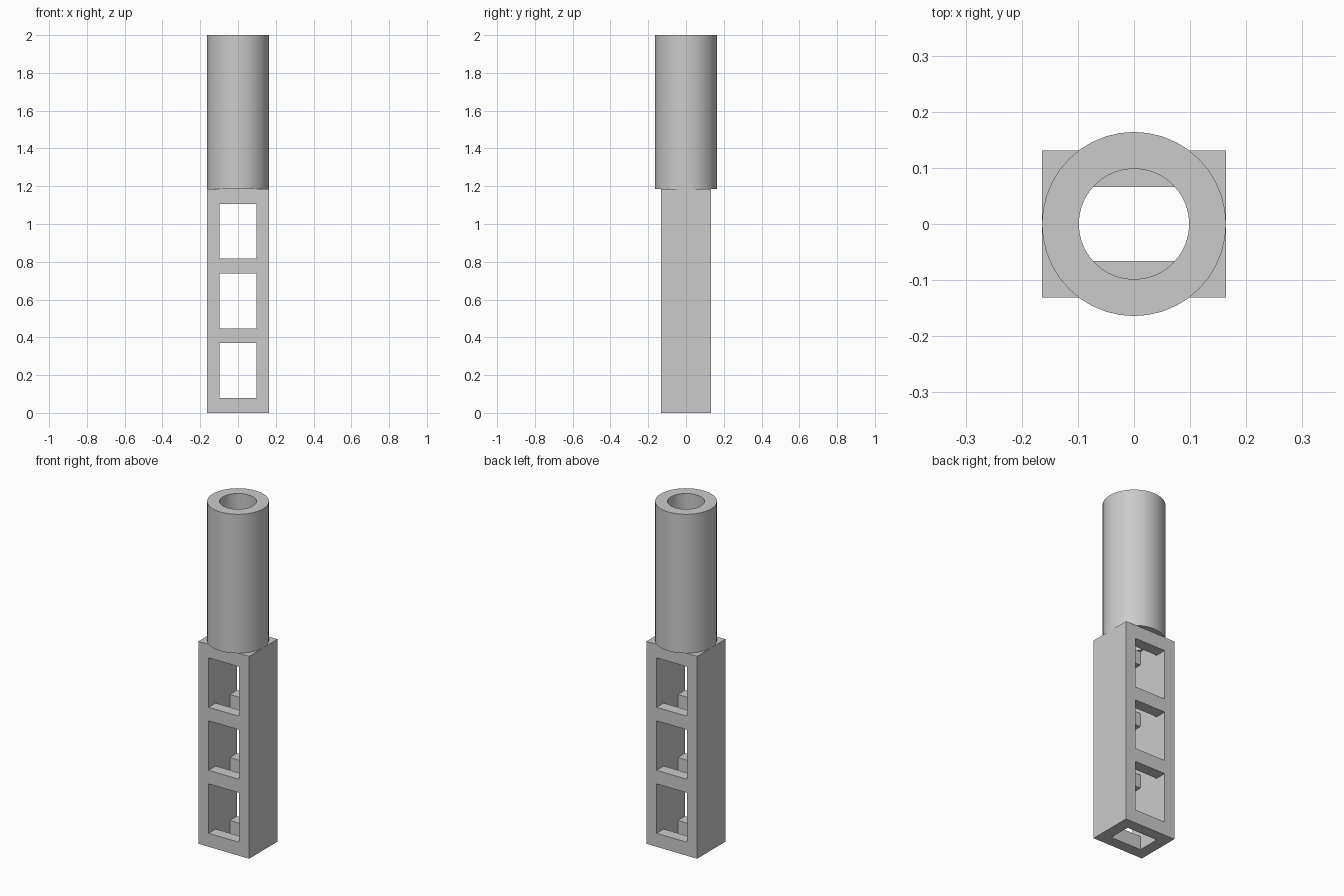
import bpy
import bmesh
from math import cos, sin, tau
from mathutils import Matrix

if "Cube" in bpy.data.objects:
    bpy.data.objects.remove(bpy.data.objects["Cube"], do_unlink=True)

UNIT = 0.0328              # module shared by all wall sizes
HALF_X, HALF_Y = 5 * UNIT, 4 * UNIT
HOLE_X, HOLE_Y = 3 * UNIT, 2 * UNIT
RAIL, WINDOW = 0.079, 0.29
BODY_TOP = 4 * RAIL + 3 * WINDOW
SIDES = 40

grey = bpy.data.materials.new("plain_grey")
grey.use_nodes = True
colour = (0.6, 0.6, 0.6, 1)
grey.diffuse_color = colour
grey.node_tree.nodes["Principled BSDF"].inputs["Base Color"].default_value = colour


def make_object(name, bm):
    bmesh.ops.recalc_face_normals(bm, faces=bm.faces)
    mesh = bpy.data.meshes.new(name)
    bm.to_mesh(mesh)
    bm.free()
    mesh.materials.append(grey)
    obj = bpy.data.objects.new(name, mesh)
    bpy.context.collection.objects.link(obj)
    return obj


def box(name, half_x, half_y, low, high):
    bm = bmesh.new()
    size = Matrix.Diagonal((2 * half_x, 2 * half_y, high - low, 1))
    place = Matrix.Translation((0, 0, (low + high) / 2)) @ size
    bmesh.ops.create_cube(bm, size=1, matrix=place)
    return make_object(name, bm)


def cut(target, cutter):
    cutter.hide_render = True
    mod = target.modifiers.new("cut", "BOOLEAN")
    mod.operation = "DIFFERENCE"
    mod.solver = "EXACT"
    mod.object = cutter
    bpy.context.view_layer.objects.active = target
    bpy.ops.object.modifier_apply(modifier=mod.name)
    bpy.data.objects.remove(cutter, do_unlink=True)


# Hollow rectangular body, open at both ends
body = box("window_body", HALF_X, HALF_Y, 0, BODY_TOP)
cut(body, box("cavity_cutter", HOLE_X, HOLE_Y, -0.1, BODY_TOP + 0.1))

# Three windows through the front and back walls
for i in range(3):
    low = RAIL + i * (RAIL + WINDOW)
    cut(body, box("window_cutter", HOLE_X, 2 * HALF_Y, low, low + WINDOW))

# Round tube: wall profile spun about z
bm = bmesh.new()
profile = [(HOLE_X, BODY_TOP), (HALF_X, BODY_TOP), (HALF_X, 2), (HOLE_X, 2)]
rings = [[bm.verts.new((r * cos(tau * i / SIDES), r * sin(tau * i / SIDES), z))
          for i in range(SIDES)] for r, z in profile]
for a, b in zip(rings, rings[1:] + rings[:1]):
    for i in range(SIDES):
        j = (i + 1) % SIDES
        bm.faces.new((a[i], a[j], b[j], b[i]))
tube = make_object("round_tube", bm)
bpy.ops.object.select_all(action="DESELECT")
tube.select_set(True)
bpy.context.view_layer.objects.active = tube
bpy.ops.object.shade_smooth_by_angle()
